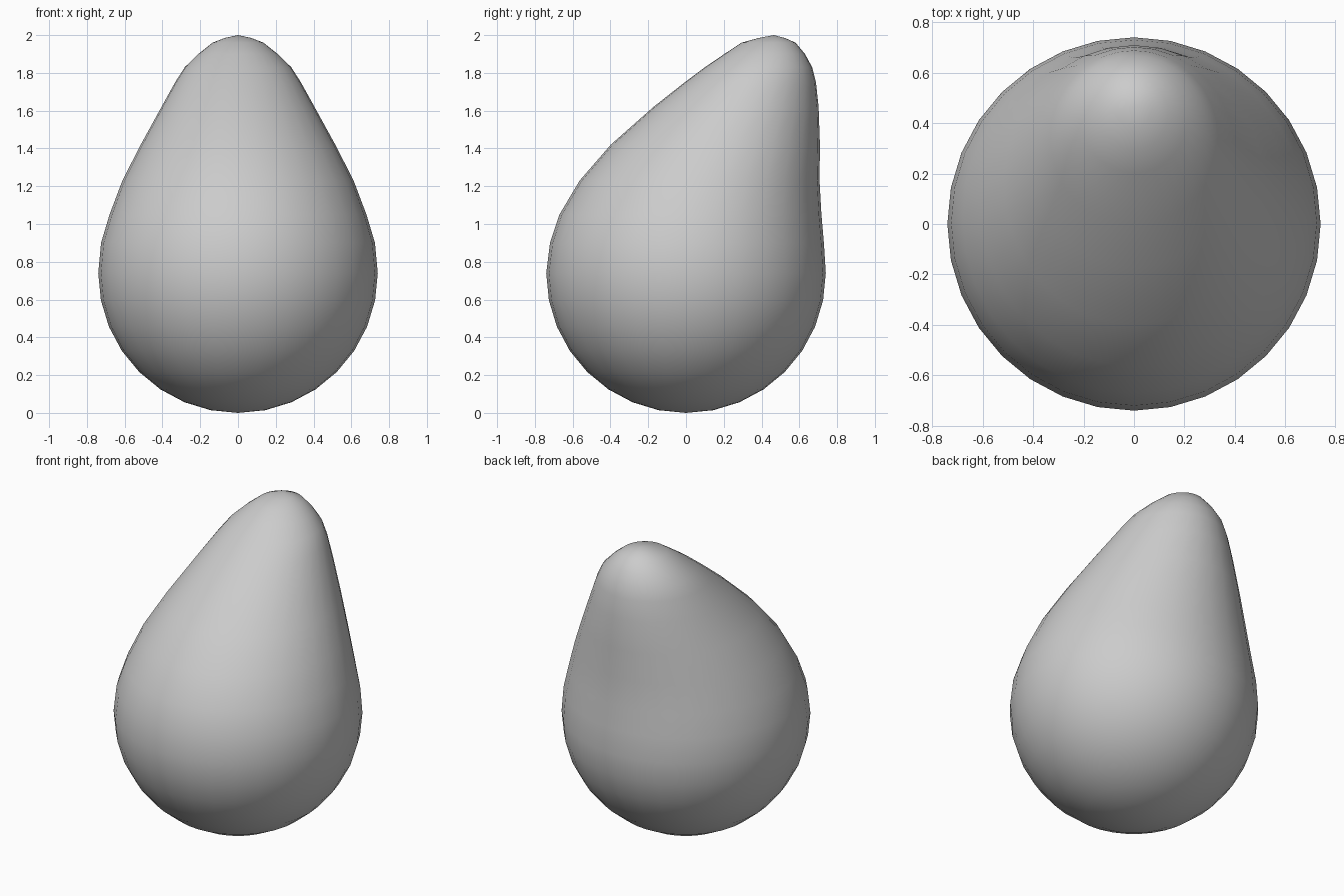
import bpy, bmesh, math

if "Cube" in bpy.data.objects:
    bpy.data.objects.remove(bpy.data.objects["Cube"])

SEGMENTS = 32
R = 0.74

# Lower half: rings of a sphere (z, half width in x, y min, y max)
rings = []
for k in range(1, 9):
    a = k * math.pi / 16
    r = R * math.sin(a)
    rings.append((R * (1 - math.cos(a)), r, -r, r))

# Upper half: tapers and leans back towards the tip
rings += [
    (0.90, 0.725, -0.720, 0.730),
    (1.05, 0.680, -0.670, 0.717),
    (1.23, 0.612, -0.563, 0.707),
    (1.42, 0.515, -0.398, 0.709),
    (1.62, 0.405, -0.172, 0.702),
    (1.75, 0.333, -0.007, 0.688),
    (1.83, 0.282, 0.100, 0.668),
    (1.90, 0.210, 0.203, 0.630),
    (1.96, 0.135, 0.294, 0.580),
    (1.985, 0.070, 0.385, 0.523),
]

bm = bmesh.new()
loops = []
for z, half_x, y0, y1 in rings:
    cy, half_y = (y0 + y1) / 2, (y1 - y0) / 2
    loops.append([bm.verts.new((half_x * math.cos(t), cy + half_y * math.sin(t), z))
                  for t in (2 * math.pi * i / SEGMENTS for i in range(SEGMENTS))])
bottom = bm.verts.new((0, 0, 0))
tip = bm.verts.new((0, 0.465, 2.0))

# Skin the rings and close both ends
for i in range(SEGMENTS):
    j = (i + 1) % SEGMENTS
    bm.faces.new((bottom, loops[0][j], loops[0][i]))
    bm.faces.new((tip, loops[-1][i], loops[-1][j]))
    for low, high in zip(loops, loops[1:]):
        bm.faces.new((low[i], low[j], high[j], high[i]))
bmesh.ops.recalc_face_normals(bm, faces=bm.faces)
for f in bm.faces:
    f.smooth = True

mesh = bpy.data.meshes.new("leaning_drop")
bm.to_mesh(mesh)
bm.free()
drop = bpy.data.objects.new("leaning_drop", mesh)
bpy.context.collection.objects.link(drop)
